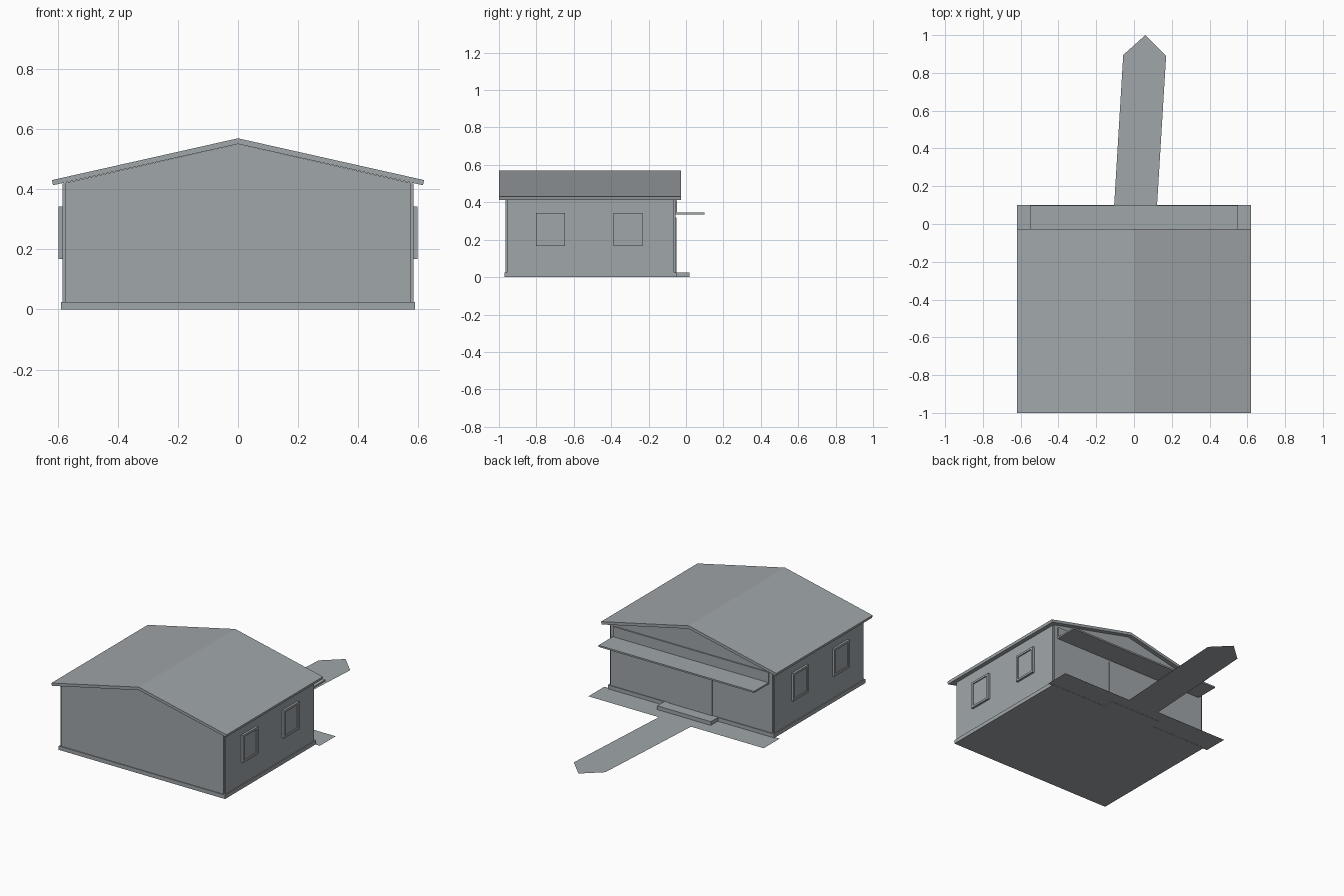
import bpy

cube = bpy.data.objects.get("Cube")
if cube:
    bpy.data.objects.remove(cube, do_unlink=True)

# One plain grey for the whole house
GREY = (0.35, 0.38, 0.40, 1.0)
grey = bpy.data.materials.new("plain_grey")
grey.use_nodes = True
grey.diffuse_color = GREY
grey.node_tree.nodes["Principled BSDF"].inputs["Base Color"].default_value = GREY


def make(name, verts, faces):
    mesh = bpy.data.meshes.new(name)
    mesh.from_pydata(verts, [], faces)
    mesh.materials.append(grey)
    obj = bpy.data.objects.new(name, mesh)
    bpy.context.collection.objects.link(obj)
    return obj


def prism(name, profile, y0, y1):
    """Extrude a counter-clockwise (x, z) profile along y."""
    n = len(profile)
    verts = [(x, y, z) for y in (y0, y1) for x, z in profile]
    faces = [tuple(range(n)), tuple(range(2 * n - 1, n - 1, -1))]
    for i in range(n):
        j = (i + 1) % n
        faces.append((j, i, n + i, n + j))
    return make(name, verts, faces)


def box(name, x0, x1, y0, y1, z0, z1):
    return prism(name, [(x0, z0), (x1, z0), (x1, z1), (x0, z1)], y0, y1)


def sheet(name, outline):
    """Flat ground surface facing up."""
    return make(name, [(x, y, 0.001) for x, y in outline],
                [tuple(range(len(outline)))])


# Plinth and gabled walls
box("plinth", -0.588, 0.588, -0.97, -0.05, 0, 0.025)
prism("gabled_walls", [(-0.573, 0.02), (0.573, 0.02), (0.573, 0.421),
                       (0, 0.55), (-0.573, 0.421)], -0.965, -0.055)

for side, label in ((1, "left"), (-1, "right")):
    def span(a, b):
        return sorted((side * a, side * b))

    # Raised side wall panel
    box(label + "_wall_panel", *span(0.56, 0.583), -0.957, -0.063, 0.02, 0.418)

    # Sloping roof slab
    slope = [(0, 0.55), (0.615, 0.413), (0.619, 0.43), (0, 0.569)]
    profile = [(side * x, z) for x, z in slope]
    if side > 0:
        profile = [profile[0], profile[1], profile[2], profile[3]]
    else:
        profile.reverse()
    prism(label + "_roof", profile, -1.0, -0.027)

    # Framed side windows
    for where, yc in (("front", -0.725), ("back", -0.31)):
        name = label + "_" + where + "_window"
        w, z0, z1, t = 0.077, 0.167, 0.343, 0.013
        box(name + "_pane", *span(0.575, 0.590), yc - w + t, yc + w - t, z0 + t, z1 - t)
        for part, a, b in (("sill", z0, z0 + t), ("head", z1 - t, z1)):
            box(name + "_" + part, *span(0.575, 0.597), yc - w, yc + w, a, b)
        for part, c in (("front_jamb", yc - w), ("back_jamb", yc + w - t)):
            box(name + "_" + part, *span(0.575, 0.597), c, c + t, z0 + t, z1 - t)

# Entrance: door, step and awning with its wall plate
box("door", -0.15, 0.15, -0.06, -0.050, 0.025, 0.32)
box("door_step", -0.19, 0.19, -0.055, 0.02, 0, 0.025)
box("awning", -0.55, 0.55, -0.058, 0.098, 0.335, 0.345)
box("awning_wall_plate", -0.55, 0.55, -0.058, -0.047, 0.345, 0.41)

# Paved strip and pointed path on the ground
sheet("paved_strip", [(-0.62, -0.06), (0.62, -0.06), (0.62, 0.1), (-0.62, 0.1)])
sheet("garden_path", [(-0.105, 0.1), (0.122, 0.1), (0.17, 0.89),
                      (0.06, 1.0), (-0.057, 0.895)])
